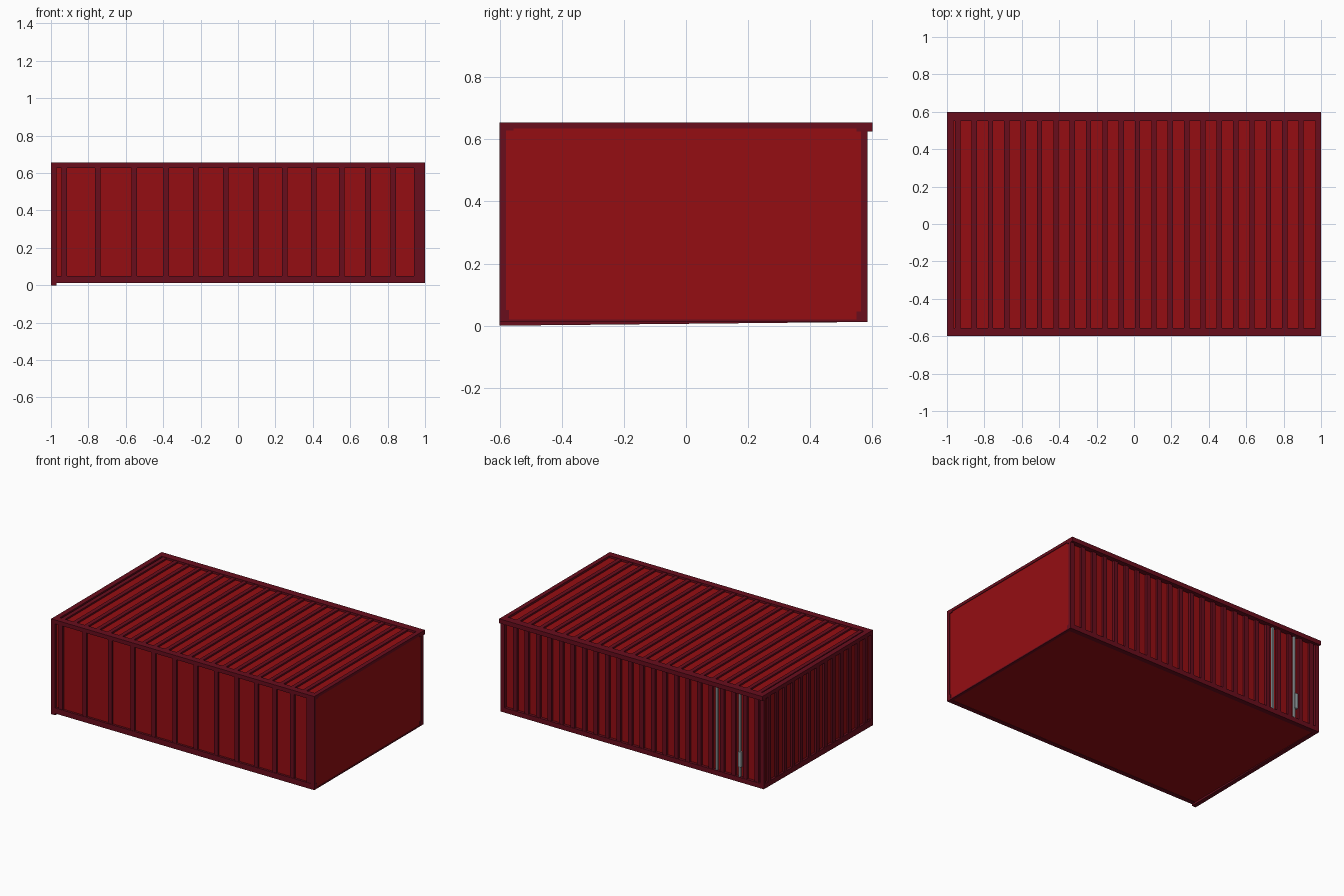
import bpy, bmesh

if "Cube" in bpy.data.objects:
    bpy.data.objects.remove(bpy.data.objects["Cube"])


def material(name, color):
    m = bpy.data.materials.new(name)
    m.diffuse_color = (*color, 1)
    m.use_nodes = True
    m.node_tree.nodes["Principled BSDF"].inputs["Base Color"].default_value = m.diffuse_color
    return m


RED = material("panel_red", (0.30, 0.004, 0.006))
DARK = material("frame_maroon", (0.14, 0.004, 0.012))
GREY = material("bar_grey", (0.35, 0.40, 0.42))


def boxes(name, spans, mat):
    """One object made of boxes given as (x0, x1, y0, y1, z0, z1)."""
    bm = bmesh.new()
    for x0, x1, y0, y1, z0, z1 in spans:
        verts = bmesh.ops.create_cube(bm, size=1)["verts"]
        for v in verts:
            v.co.x = x0 if v.co.x < 0 else x1
            v.co.y = y0 if v.co.y < 0 else y1
            v.co.z = z0 if v.co.z < 0 else z1
    mesh = bpy.data.meshes.new(name)
    bm.to_mesh(mesh)
    bm.free()
    mesh.materials.append(mat)
    obj = bpy.data.objects.new(name, mesh)
    bpy.context.collection.objects.link(obj)
    return obj


# Red container shell
boxes("container_body", [(-0.985, 0.996, -0.585, 0.565, 0.014, 0.641)], RED)

# Roof frame, the back rail overhanging the wall
boxes("roof_rails", [
    (-1, 1, -0.6, -0.555, 0.628, 0.655),
    (-1, 1, 0.55, 0.6, 0.625, 0.655),
    (-1, -0.965, -0.555, 0.55, 0.628, 0.655),
    (0.97, 1, -0.555, 0.55, 0.635, 0.655)], DARK)

# Floor frame
boxes("floor_rails", [
    (-1, 1, -0.6, -0.57, 0.012, 0.05),
    (-1, 1, 0.55, 0.584, 0.012, 0.045),
    (0.98, 1, -0.57, 0.55, 0.012, 0.02)], DARK)

# Left floor rail dips slightly towards the front
left_rail = boxes("left_floor_rail", [(-1, -0.97, -0.6, 0.584, 0.012, 0.045)], DARK)
for v in left_rail.data.vertices:
    if v.co.y < 0 and v.co.z < 0.03:
        v.co.z = 0.0

# Corner posts
boxes("corner_posts", [
    (x, x + 0.03, y, y + 0.02, 0.012, 0.65)
    for x in (-1, 0.97) for y in (-0.6, 0.564)], DARK)

# Unevenly spaced front ribs
front_x = (-0.93, -0.75, -0.555, -0.385, -0.225, -0.065, 0.095,
           0.25, 0.405, 0.555, 0.695, 0.83, 0.955)
boxes("front_ribs", [(x - 0.015, x + 0.015, -0.597, -0.57, 0.04, 0.635)
                     for x in front_x], DARK)

# Evenly spaced roof and back ribs
rib_x = [-0.942 + 0.0874 * i for i in range(22)]
boxes("roof_ribs", [(x - 0.014, x + 0.014, -0.56, 0.555, 0.63, 0.652)
                    for x in rib_x], DARK)
boxes("back_ribs", [(x - 0.015, x + 0.015, 0.555, 0.581, 0.03, 0.63)
                    for x in rib_x], DARK)

# Left end ribs
boxes("left_ribs", [(-0.999, -0.97, y - 0.015, y + 0.015, 0.03, 0.635)
                    for y in [-0.53 + 0.0875 * i for i in range(13)]], DARK)

# Lock rods and handle on the back wall
boxes("lock_rods", [(x - 0.007, x + 0.007, 0.56, 0.578, 0.045, 0.625)
                    for x in (-0.635, -0.81)], GREY)
boxes("lock_handle", [(-0.828, -0.806, 0.57, 0.585, 0.115, 0.22)], GREY)
